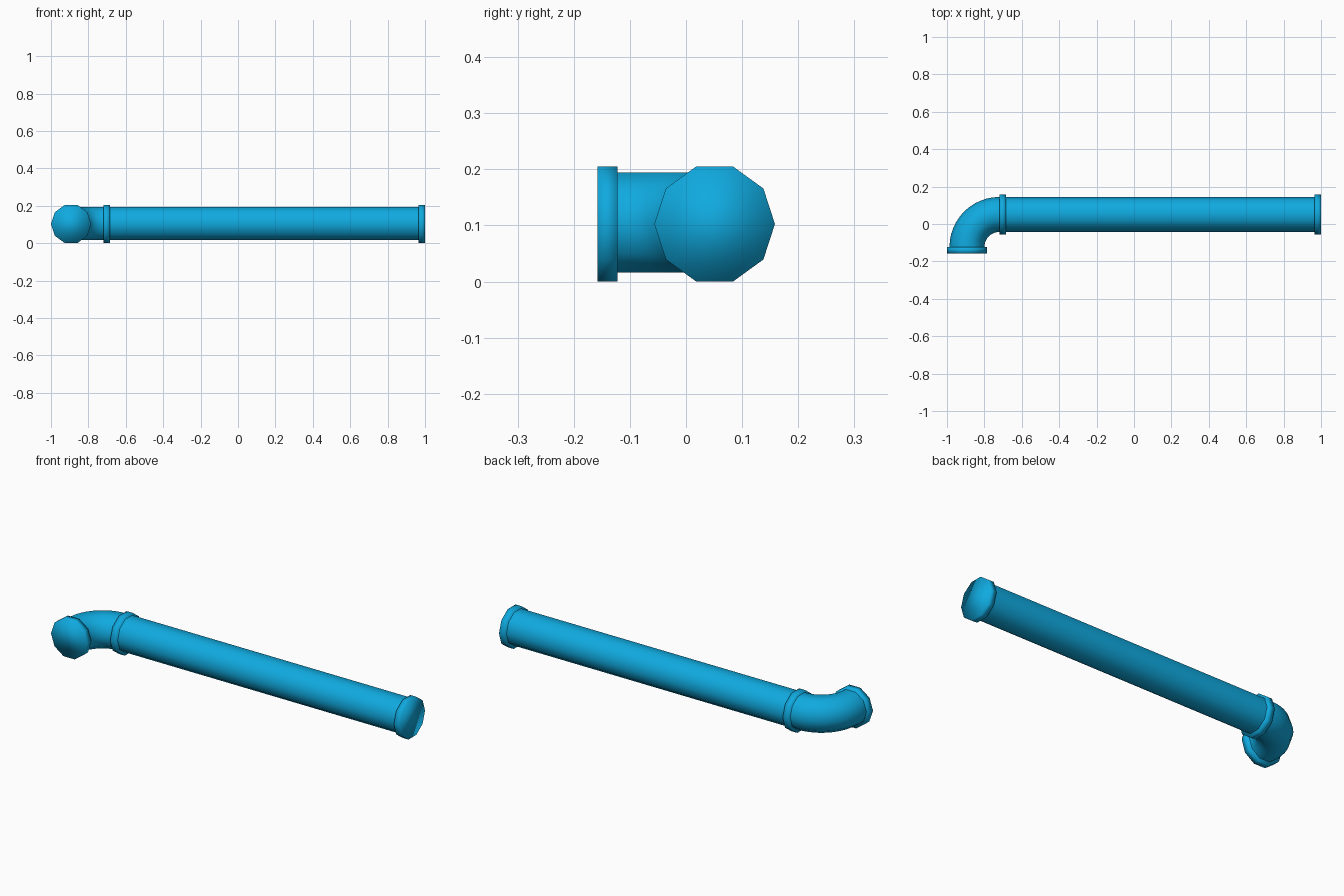
import bpy, bmesh
from math import sin, cos, pi
from mathutils import Vector

if "Cube" in bpy.data.objects:
    bpy.data.objects.remove(bpy.data.objects["Cube"], do_unlink=True)

blue = bpy.data.materials.new("pipe_blue")
blue.use_nodes = True
colour = (0.005, 0.40, 0.74, 1)
blue.diffuse_color = colour
blue.node_tree.nodes["Principled BSDF"].inputs["Base Color"].default_value = colour

SIDES = 10
UP = Vector((0, 0, 1))


def sweep(name, path, radius, capped):
    """Ten-sided tube through (centre, sideways direction) stations."""
    bm = bmesh.new()
    rings = []
    for centre, side in path:
        angles = [2 * pi * i / SIDES for i in range(SIDES)]
        rings.append([bm.verts.new(Vector(centre) + radius * (Vector(side) * cos(a) + UP * sin(a)))
                      for a in angles])
    for r0, r1 in zip(rings, rings[1:]):
        for i in range(SIDES):
            j = (i + 1) % SIDES
            bm.faces.new((r0[i], r0[j], r1[j], r1[i]))
    if capped:
        bm.faces.new(rings[0])
        bm.faces.new(rings[-1])
    bmesh.ops.recalc_face_normals(bm, faces=bm.faces)
    for f in bm.faces:
        f.smooth = True
    mesh = bpy.data.meshes.new(name)
    bm.to_mesh(mesh)
    bm.free()
    mesh.materials.append(blue)
    obj = bpy.data.objects.new(name, mesh)
    bpy.context.collection.objects.link(obj)
    return obj


PIPE_R, FLANGE_R = 0.0935, 0.1075
PIPE_Z, FLANGE_Z = 0.105, 0.1025
AXIS_Y, MOUTH_X = 0.051, -0.8925
BEND_X, BEND_Y, BEND_R = -0.72, -0.122, 0.173
ALONG_X, ALONG_Y = (0, 1, 0), (1, 0, 0)

# Long straight pipe
sweep("straight_pipe", [((x, AXIS_Y, PIPE_Z), ALONG_X) for x in (-0.70, 0.98)], PIPE_R, False)

# Quarter-turn elbow, running a little way into the flanges at both ends
stations = [((MOUTH_X, -0.14, PIPE_Z), (-1, 0, 0))]
STEPS = 12
for k in range(STEPS + 1):
    a = pi / 2 * k / STEPS
    out = (-cos(a), sin(a), 0)
    stations.append(((BEND_X + BEND_R * out[0], BEND_Y + BEND_R * out[1], PIPE_Z), out))
stations.append(((-0.70, AXIS_Y, PIPE_Z), ALONG_X))
sweep("elbow", stations, PIPE_R, False)

# Flanges on the straight run
for name, x0, x1 in (("joint_flange", -0.72, -0.685), ("end_flange", 0.965, 1.0)):
    sweep(name, [((x, AXIS_Y, FLANGE_Z), ALONG_X) for x in (x0, x1)], FLANGE_R, True)

# Flange on the elbow mouth
sweep("mouth_flange", [((MOUTH_X, y, FLANGE_Z), ALONG_Y) for y in (-0.158, -0.122)], FLANGE_R, True)
